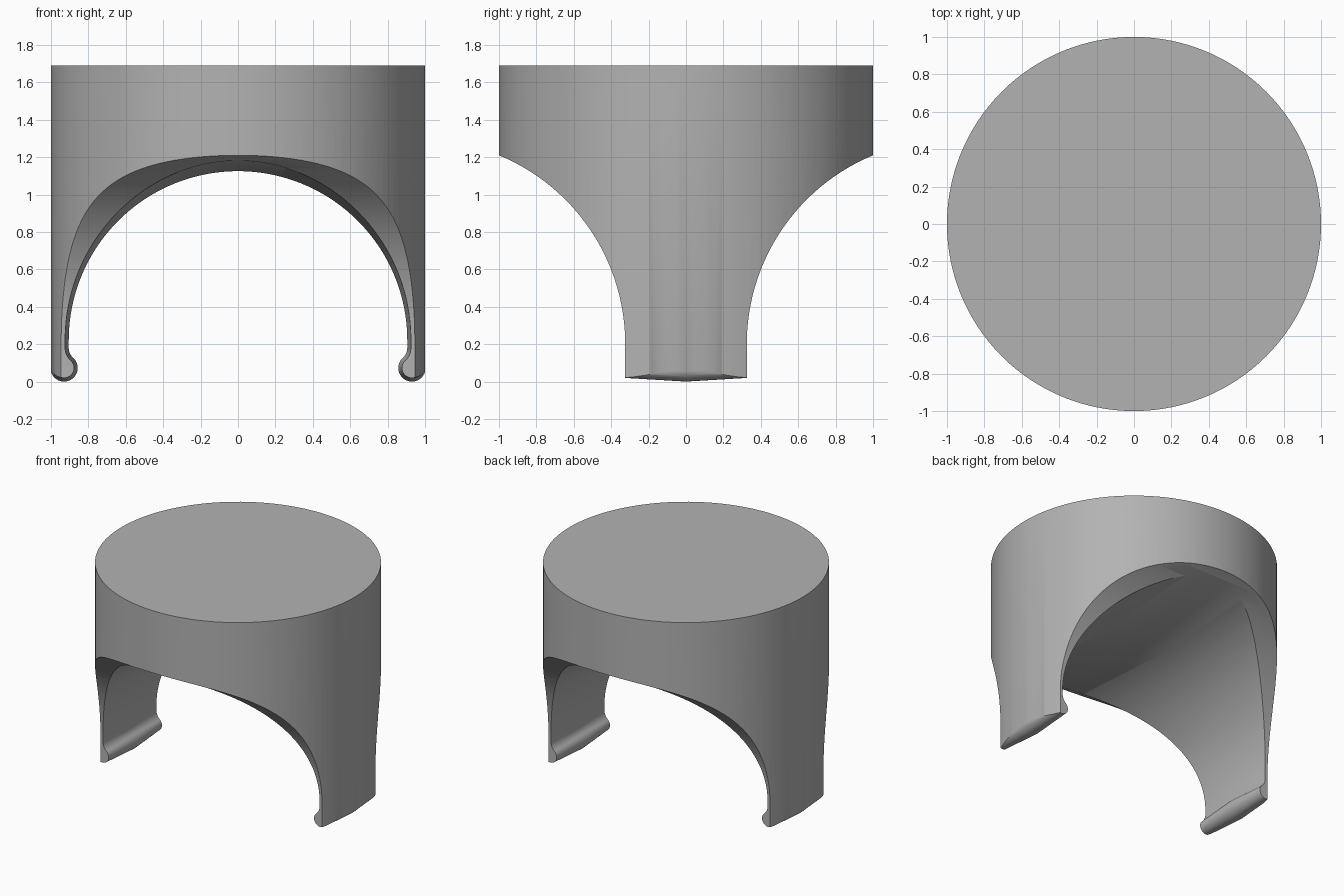
import bpy
import bmesh
from math import acos, cos, pi, radians, sin, sqrt

cube = bpy.data.objects.get("Cube")
if cube:
    bpy.data.objects.remove(cube)

grey = bpy.data.materials.new("plain grey")
grey.use_nodes = True
colour = (0.45, 0.45, 0.45, 1)
grey.diffuse_color = colour
grey.node_tree.nodes["Principled BSDF"].inputs["Base Color"].default_value = colour

HEIGHT = 1.69
ARCH_R, ARCH_Z = 0.905, 0.22
BEAD_X, BEAD_R = 0.93, 0.073
FILLET_R = 0.07
DRAFT = 0.06


def arc(cx, cz, r, a0, a1, n):
    steps = [a0 + (a1 - a0) * i / n for i in range(n + 1)]
    return [(cx + r * cos(a), cz + r * sin(a)) for a in steps]


def loft(name, rings):
    """Solid skinned through equal rings of 3D points, capped at both ends."""
    bm = bmesh.new()
    loops = [[bm.verts.new(p) for p in ring] for ring in rings]
    for a, b in zip(loops, loops[1:]):
        for i in range(len(a)):
            bm.faces.new((a[i - 1], a[i], b[i], b[i - 1]))
    bm.faces.new(loops[0])
    bm.faces.new(loops[-1])
    bmesh.ops.recalc_face_normals(bm, faces=bm.faces)
    mesh = bpy.data.meshes.new(name)
    bm.to_mesh(mesh)
    bm.free()
    mesh.materials.append(grey)
    obj = bpy.data.objects.new(name, mesh)
    bpy.context.collection.objects.link(obj)
    return obj


def arch_profile(offset):
    """Right half: underside of the bead, neck fillet, quarter arch; then mirrored."""
    fx = ARCH_R - FILLET_R
    reach = BEAD_R + FILLET_R
    fz = BEAD_R + sqrt(reach ** 2 - (BEAD_X - fx) ** 2)
    neck = acos((fx - BEAD_X) / reach)
    half = [(1.3, -0.3), (1.3, BEAD_R)]
    half += arc(BEAD_X, BEAD_R, BEAD_R - offset, 0, neck - 2 * pi, 28)
    half += arc(fx, fz, FILLET_R + offset, neck - pi, 0, 10)[1:]
    half += arc(0, ARCH_Z, ARCH_R + offset, 0, pi / 2, 48)
    return half + [(-x, z) for x, z in reversed(half[:-1])]


# Round body
bpy.ops.mesh.primitive_cylinder_add(vertices=128, radius=1, depth=HEIGHT,
                                    location=(0, 0, HEIGHT / 2))
body = bpy.context.object
body.name = "clip_cap"
body.data.materials.append(grey)

# Arched opening, widening slightly from the middle towards both ends
cutters = [loft("arch_cutter", [[(x, y, z) for x, z in arch_profile(DRAFT * abs(y))]
                                for y in (-1.1, 0, 1.1)])]

# Curved scoops at front and back that leave two tapering legs
SCOOP_Y, SCOOP_Z, SCOOP_R = 1.418, 0.2, 1.093
scoop = [(1.2, -0.3), (SCOOP_Y - SCOOP_R, -0.3)]
scoop += arc(SCOOP_Y, SCOOP_Z, SCOOP_R, pi, radians(101), 48)
scoop.append((1.2, 0.5))
for side, name in ((-1, "front_scoop_cutter"), (1, "back_scoop_cutter")):
    cutters.append(loft(name, [[(x, side * y, z) for y, z in scoop]
                               for x in (-1.3, 1.3)]))

# Cut the body
for cutter in cutters:
    cutter.hide_render = True
    mod = body.modifiers.new(cutter.name, 'BOOLEAN')
    mod.operation = 'DIFFERENCE'
    mod.solver = 'EXACT'
    mod.object = cutter
    bpy.ops.object.modifier_apply(modifier=mod.name)
for cutter in cutters:
    bpy.data.objects.remove(cutter)

bpy.ops.object.shade_smooth_by_angle(angle=radians(30))
